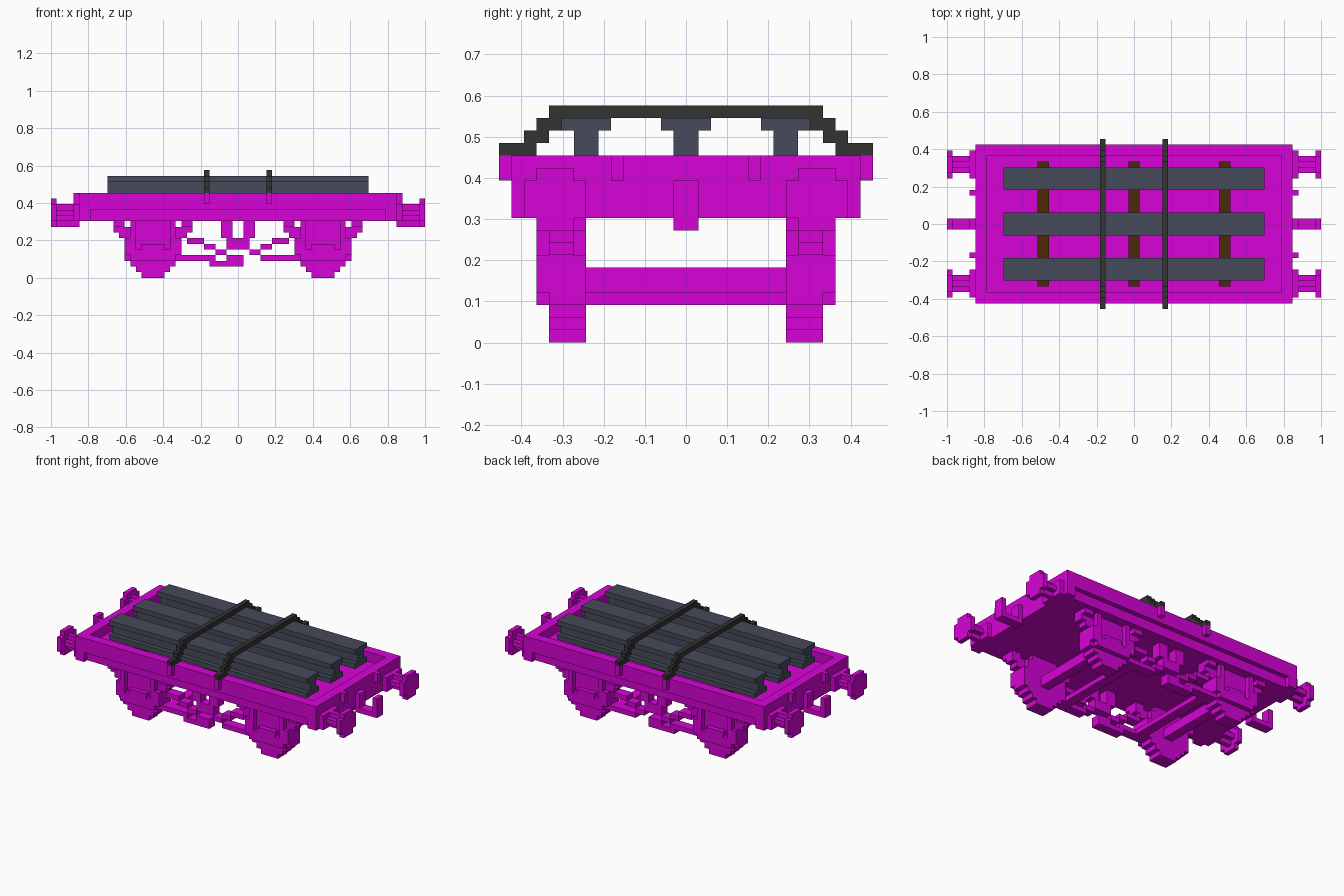
import bpy, bmesh
from mathutils import Vector

cube = bpy.data.objects.get("Cube")
if cube:
    bpy.data.objects.remove(cube, do_unlink=True)

U = 2 / 66  # one building block


def material(name, rgb):
    m = bpy.data.materials.new(name)
    m.use_nodes = True
    col = (*rgb, 1)
    m.diffuse_color = col
    m.node_tree.nodes["Principled BSDF"].inputs["Base Color"].default_value = col
    return m


magenta = material("magenta_paint", (0.68, 0.001, 0.68))
steel = material("blue_grey_steel", (0.062, 0.069, 0.103))
black = material("black_strap", (0.033, 0.033, 0.033))
brown = material("brown_wood", (0.07, 0.023, 0.003))


def part(name, mat, boxes, mirror=""):
    """Join boxes (x0, x1, y0, y1, z0, z1, in blocks), mirrored over the given axes."""
    bm = bmesh.new()
    signs_x = (1, -1) if "x" in mirror else (1,)
    signs_y = (1, -1) if "y" in mirror else (1,)
    for x0, x1, y0, y1, z0, z1 in boxes:
        for sx in signs_x:
            for sy in signs_y:
                centre = Vector((sx * (x0 + x1), sy * (y0 + y1), z0 + z1)) * U / 2
                size = Vector((x1 - x0, y1 - y0, z1 - z0)) * U
                verts = bmesh.ops.create_cube(bm, size=1)["verts"]
                for v in verts:
                    v.co = Vector(a * b for a, b in zip(v.co, size)) + centre
    me = bpy.data.meshes.new(name)
    bm.to_mesh(me)
    bm.free()
    me.materials.append(mat)
    ob = bpy.data.objects.new(name, me)
    bpy.context.collection.objects.link(ob)
    return ob


# Wagon body: floor and raised rim
part("floor", magenta, [(-26, 26, -13, 13, 10, 13)])
part("side_rim", magenta, [(-28, 28, 12, 14, 12, 15)], "y")
part("end_rim", magenta, [(26, 28, -12, 12, 12, 15), (26, 28, -14, 14, 10, 12)], "x")
part("end_stubs", magenta, [(28, 29, 5, 6, 13, 15)], "xy")
part("strap_clips", magenta, [(5, 6, 14, 15, 13, 15)], "xy")

# Buffers and coupling hooks
part("buffers", magenta, [
    (28, 29, 8, 13, 10, 13),
    (29, 32, 9, 12, 11, 12), (29, 32, 10, 11, 10, 13),
    (32, 33, 8, 13, 10, 13), (32, 33, 9, 12, 9, 14),
], "xy")
part("coupling_hooks", magenta, [
    (28, 29, -1, 1, 9, 13), (29, 32, -1, 1, 9, 10), (32, 33, -1, 1, 9, 13),
], "x")

# Stepped wheels, given as half widths per layer from the rail up
AXLE = 15
half_widths = (2, 3, 4, 5, 5, 5, 5, 4, 4, 3)
part("wheels", magenta,
     [(AXLE - w, AXLE + w, 8, 11, z, z + 1) for z, w in enumerate(half_widths)], "xy")
part("axles", magenta, [(AXLE - 1, AXLE + 1, -8, 8, 4, 6)], "x")
part("brake_beams", magenta, [(8, 10, -10, 10, 3, 4)], "x")

# Axle boxes with hanging springs that step up to the brackets
suspension = [(AXLE - 2, AXLE + 2, 11, 12, 3, 6)]
spring_steps = (
    (2, 3, 11, 12, 3, 5), (3, 4, 11, 12, 3, 10), (4, 5, 11, 12, 4, 7),
    (4, 6, 9, 11, 7, 9), (5, 7, 9, 11, 8, 10), (5, 7, 11, 12, 9, 10),
)
for s in (-1, 1):
    for a, b, y0, y1, z0, z1 in spring_steps:
        x0, x1 = sorted((AXLE + s * a, AXLE + s * b))
        suspension.append((x0, x1, y0, y1, z0, z1))
part("suspension", magenta, suspension, "xy")

# Brake rigging between the wheels
part("rigging_posts", magenta, [(1, 3, 9, 11, 7, 10)], "xy")
part("rigging_block", magenta, [(-2, 2, 9, 11, 5, 7)], "y")
part("rigging_rods", magenta, [
    (6, 9, 9, 11, 6, 7), (4, 6, 9, 11, 5, 6), (2, 4, 9, 11, 4, 5), (4, 10, 9, 11, 3, 4),
], "xy")
part("rigging_bottom", magenta, [(-5, 1, 9, 11, 2, 3), (-2, 1, 9, 11, 3, 4)], "y")

# Load: wooden bearers, steel beams and straps
part("wood_bearers", brown, [(x - 1, x + 1, -11, 11, 13, 14) for x in (-16, 0, 16)])
for name, y in (("right_beam", -8), ("middle_beam", 0), ("left_beam", 8)):
    part(name, steel, [
        (-23, 23, y - 2, y + 2, 14, 15),
        (-23, 23, y - 1, y + 1, 15, 17),
        (-23, 23, y - 2, y + 2, 17, 18),
    ])
part("strap_tops", black, [(5, 6, -11, 11, 18, 19)], "x")
part("strap_ends", black, [
    (5, 6, 10, 12, 17, 18), (5, 6, 11, 13, 16, 17), (5, 6, 12, 15, 15, 16),
], "xy")
